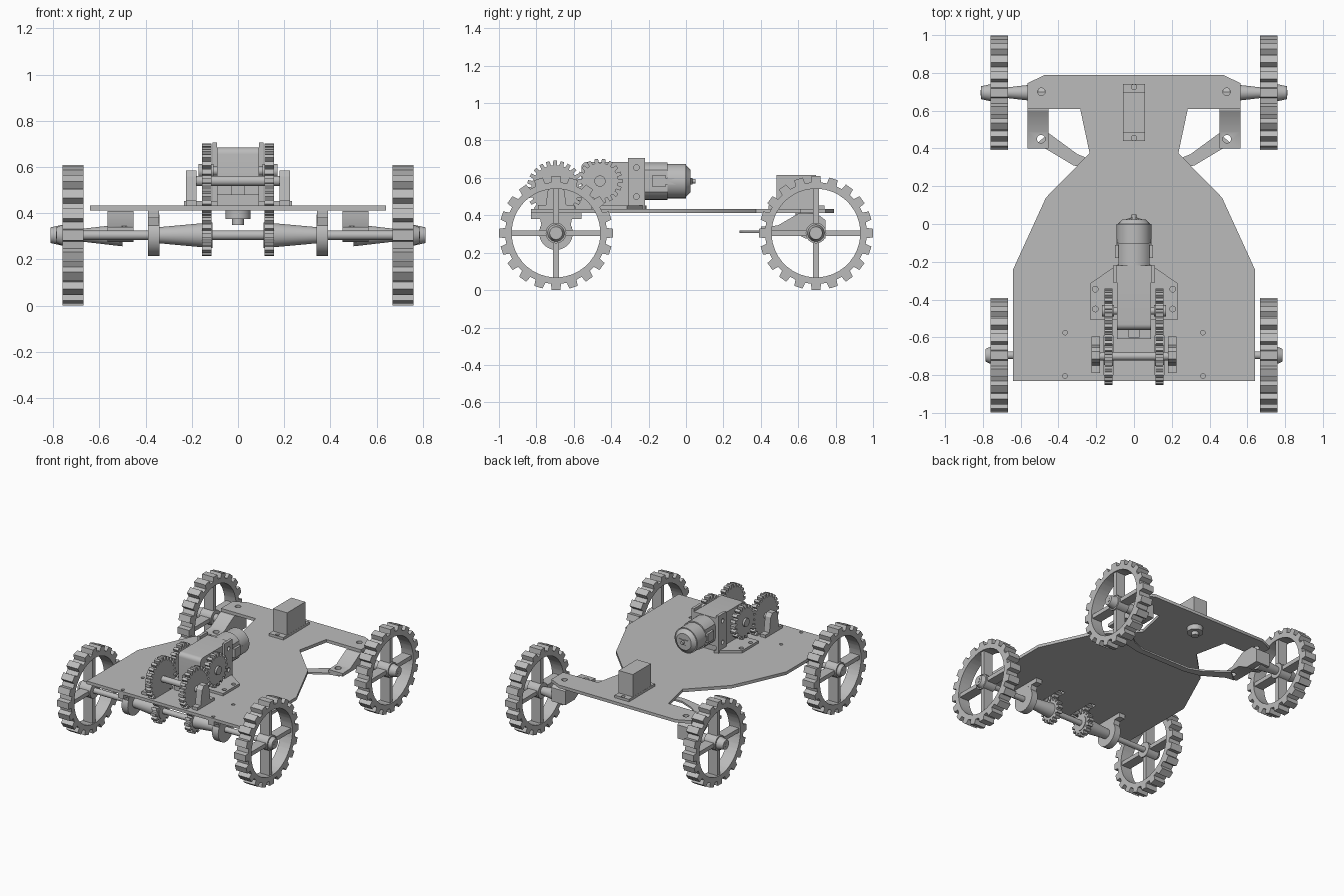
import bpy, bmesh
from math import sin, cos, pi, radians
from mathutils import Matrix, Vector

cube = bpy.data.objects.get("Cube")
if cube:
    bpy.data.objects.remove(cube, do_unlink=True)

grey = bpy.data.materials.new("plain_grey")
grey.use_nodes = True
GREY = (0.5, 0.5, 0.5, 1)
grey.diffuse_color = GREY
grey.node_tree.nodes["Principled BSDF"].inputs["Base Color"].default_value = GREY
parts = []


def finish(name, bm):
    bmesh.ops.recalc_face_normals(bm, faces=bm.faces)
    mesh = bpy.data.meshes.new(name)
    bm.to_mesh(mesh)
    bm.free()
    mesh.materials.append(grey)
    ob = bpy.data.objects.new(name, mesh)
    bpy.context.collection.objects.link(ob)
    parts.append(ob)
    return ob


def place(axis, u, v, w):
    """Put profile point (u, v) at distance w along the axis."""
    return {"x": (w, u, v), "y": (u, w, v), "z": (u, v, w)}[axis]


def prism(name, pts, axis, a, b):
    bm = bmesh.new()
    lo = [bm.verts.new(place(axis, u, v, a)) for u, v in pts]
    hi = [bm.verts.new(place(axis, u, v, b)) for u, v in pts]
    bm.faces.new(lo)
    bm.faces.new(hi)
    for i in range(len(pts)):
        j = (i + 1) % len(pts)
        bm.faces.new((lo[i], lo[j], hi[j], hi[i]))
    return finish(name, bm)


def box(name, x0, x1, y0, y1, z0, z1):
    return prism(name, [(x0, y0), (x1, y0), (x1, y1), (x0, y1)], "z", z0, z1)


def rod(name, axis, u, v, a, b, r0, r1=None, segs=32):
    """Cylinder or cone along an axis from a (radius r0) to b (radius r1)."""
    r1 = r0 if r1 is None else r1
    bm = bmesh.new()
    rings = []
    for w, r in ((a, r0), (b, r1)):
        rings.append([bm.verts.new(place(axis, u + r * cos(2 * pi * i / segs),
                      v + r * sin(2 * pi * i / segs), w)) for i in range(segs)])
    for ring in rings:
        bm.faces.new(ring)
    for i in range(segs):
        j = (i + 1) % segs
        bm.faces.new((rings[0][i], rings[0][j], rings[1][j], rings[1][i]))
    return finish(name, bm)


def toothed_ring(name, y, z, x0, x1, tip, root, bore, teeth):
    """Ring about the x axis with square teeth outside and a round bore."""
    pattern = ((-0.32, root), (-0.24, tip), (0.24, tip), (0.32, root))
    outer = [((t + f) * 2 * pi / teeth, r) for t in range(teeth) for f, r in pattern]
    bm = bmesh.new()
    loops = []
    for x, use_bore in ((x0, False), (x1, False), (x1, True), (x0, True)):
        loops.append([bm.verts.new((x, y + (bore if use_bore else r) * cos(a),
                      z + (bore if use_bore else r) * sin(a))) for a, r in outer])
    for k in range(4):
        p, q = loops[k], loops[(k + 1) % 4]
        for i in range(len(p)):
            j = (i + 1) % len(p)
            bm.faces.new((p[i], p[j], q[j], q[i]))
    return finish(name, bm)


def cut(target, cutters):
    for c in cutters:
        mod = target.modifiers.new("hole", "BOOLEAN")
        mod.operation, mod.solver, mod.object = "DIFFERENCE", "EXACT", c
        bpy.context.view_layer.objects.active = target
        bpy.ops.object.modifier_apply(modifier=mod.name)
        parts.remove(c)
        bpy.data.objects.remove(c, do_unlink=True)


AXLE_Z, FRONT, REAR = 0.305, -0.695, 0.695   # the drive end faces the front
P0, P1 = 0.412, 0.434                        # chassis plate heights
SIDES = ((-1, "right"), (1, "left"))

# Chassis plate with screw holes and gear slots
half = [(0.64, -0.83), (0.64, -0.24), (0.466, 0.14), (0.235, 0.375),
        (0.285, 0.61), (0.565, 0.61), (0.565, 0.745), (0.47, 0.79)]
plate = prism("chassis_plate", half + [(-x, y) for x, y in reversed(half)], "z", P0, P1)
cutters = []
for s, _ in SIDES:
    for x, y, r in ((0.49, 0.7, 0.02), (0.365, -0.575, 0.012), (0.365, -0.805, 0.012)):
        cutters.append(rod("cutter", "z", s * x, y, 0.3, 0.5, r, segs=20))
    cutters.append(box("cutter", s * 0.135 - 0.025, s * 0.135 + 0.025, -0.8, -0.59, 0.3, 0.5))
cut(plate, cutters)

# Wheels
for s, side in SIDES:
    for y, end in ((FRONT, "front"), (REAR, "rear")):
        tag = f"{end}_{side}"
        toothed_ring("wheel_rim_" + tag, y, AXLE_Z, s * 0.668, s * 0.76, 0.305, 0.272, 0.237, 20)
        box("wheel_spokes_upright_" + tag, s * 0.675, s * 0.75, y - 0.015, y + 0.015,
            AXLE_Z - 0.245, AXLE_Z + 0.245)
        box("wheel_spokes_level_" + tag, s * 0.676, s * 0.749, y - 0.245, y + 0.245,
            AXLE_Z - 0.015, AXLE_Z + 0.015)
        rod("wheel_hub_" + tag, "x", y, AXLE_Z, s * 0.668, s * 0.76, 0.055)
        tip = 0.785 if end == "front" else 0.81
        rod("wheel_cap_" + tag, "x", y, AXLE_Z, s * 0.76, s * tip, 0.045, 0.034)
        rod("axle_tip_" + tag, "x", y, AXLE_Z, s * 0.76, s * (tip + 0.002), 0.015)

# Drive axle, sleeves and hangers
rod("drive_axle", "x", FRONT, AXLE_Z, -0.7, 0.7, 0.02)
for s, side in SIDES:
    rod("axle_sleeve_" + side, "x", FRONT, AXLE_Z, s * 0.11, s * 0.34, 0.056, 0.035)
    rod("axle_hanger_ring_" + side, "x", FRONT, AXLE_Z, s * 0.34, s * 0.39, 0.09)
    prism("axle_hanger_" + side, [(-0.83, P0), (-0.83, 0.38), (-0.78, 0.38), (-0.765, AXLE_Z),
          (-0.625, AXLE_Z), (-0.61, 0.38), (-0.56, 0.38), (-0.56, P0)], "x", s * 0.341, s * 0.389)

# Gear train
for s, side in SIDES:
    a, b = s * 0.115, s * 0.155
    toothed_ring("axle_gear_" + side, FRONT, AXLE_Z, a, b, 0.09, 0.07, 0.018, 14)
    toothed_ring("idler_gear_" + side, -0.7, 0.54, a, b, 0.152, 0.128, 0.018, 24)
    toothed_ring("motor_gear_" + side, -0.46, 0.583, a, b, 0.12, 0.097, 0.018, 18)
    rod("motor_gear_hub_" + side, "x", -0.46, 0.583, s * 0.105, s * 0.17, 0.03)
    foot = 0.455
    prism("idler_bearing_" + side, [(-0.79, P1), (-0.79, foot), (-0.75, foot), (-0.735, 0.56),
          (-0.715, 0.585), (-0.675, 0.585), (-0.655, 0.56), (-0.64, foot), (-0.595, foot),
          (-0.595, P1)], "x", s * 0.18, s * 0.225)
rod("idler_shaft", "x", -0.7, 0.54, -0.18, 0.18, 0.022)
rod("motor_gear_shaft", "x", -0.46, 0.583, -0.16, 0.16, 0.02)

# Gearbox with rounded front top edge
corner = [(-0.53 - 0.03 * sin(t), 0.655 + 0.03 * cos(t)) for t in [i * pi / 12 for i in range(7)]]
prism("gearbox", [(-0.22, 0.48), (-0.22, 0.685)] + corner + [(-0.56, 0.48)], "x", -0.09, 0.09)
box("gearbox_foot", -0.09, 0.09, -0.61, -0.24, P1, 0.482)
box("gearbox_tab", -0.03, 0.03, -0.6, -0.55, 0.48, 0.55)

# Motor mount
for s, side in SIDES:
    base = prism("mount_foot_" + side, [(s * 0.08, -0.21), (s * 0.233, -0.315),
                 (s * 0.233, -0.505), (s * 0.08, -0.505)], "z", P1, 0.452)
    cut(base, [rod("cutter", "z", s * 0.205, y, 0.3, 0.6, 0.015, segs=20) for y in (-0.345, -0.45)])
    cheek = box("mount_cheek_" + side, s * 0.09, s * 0.11, -0.31, -0.22, P1, 0.706)
    cut(cheek, [rod("cutter", "x", -0.265, z, s * 0.092, s * 0.2, 0.015, segs=20) for z in (0.5, 0.655)])

# Motor: can with two flat sides, cap, shaft and retaining clips
can = []
for i in range(40):
    a = 2 * pi * i / 40
    can.append((max(-0.082, min(0.082, 0.1 * cos(a))), 0.583 + 0.1 * sin(a)))
prism("motor_can", can, "y", -0.22, -0.1)
rod("motor_rear_can", "y", 0, 0.583, -0.1, 0.0, 0.092)
rod("motor_cap", "y", 0, 0.583, 0.0, 0.025, 0.085, 0.06)
rod("motor_shaft", "y", 0, 0.583, 0.02, 0.05, 0.012)
for s, side in SIDES:
    box("motor_clip_" + side, s * 0.075, s * 0.1, -0.18, -0.11, 0.55, 0.615)
strap = [(-0.095, -0.16)] + [(-0.09 * cos(t), -0.05 + 0.085 * sin(t))
         for t in [i * pi / 14 for i in range(15)]] + [(0.095, -0.16)]
inner = [(x * 0.93, y - 0.006) for x, y in reversed(strap)]
prism("motor_strap", strap + inner, "z", 0.565, 0.6)

# Steering servo
flange = box("servo_flange", -0.058, 0.058, 0.44, 0.74, P1, 0.452)
cut(flange, [rod("cutter", "z", 0, y, 0.43, 0.6, 0.014, segs=20) for y in (0.455, 0.725)])
box("servo_body", -0.057, 0.057, 0.485, 0.695, 0.44, 0.615)
rod("servo_horn", "z", 0, 0.64, 0.375, P0, 0.055)
rod("servo_screw", "z", 0, 0.64, 0.35, 0.376, 0.025)

# Steering knuckles and stub axles
for s, side in SIDES:
    knuckle = prism("steering_knuckle_" + side, [(0.745, 0.375), (0.745, 0.275), (0.64, 0.275),
                    (0.56, 0.318), (0.4, 0.318), (0.4, 0.34), (0.49, 0.345), (0.6, P0 - 0.003),
                    (0.7, P0 - 0.003)], "x", s * 0.452, s * 0.565)
    cut(knuckle, [rod("cutter", "z", s * 0.492, 0.45, 0.2, 0.6, 0.022, segs=20)])
    rod("stub_axle_" + side, "x", REAR, AXLE_Z, s * 0.5, s * 0.69, 0.048, 0.026)

# Tie rod joining the knuckles under the plate
edge = [(0.535, 0.41), (0.45, 0.48), (0.3, 0.37), (0.2, 0.33)]
low = [(0.2, 0.285), (0.32, 0.31), (0.47, 0.4)]
outline = edge + low
right_half = [(x, y) for x, y in edge]
prism("tie_rod", right_half + [(-x, y) for x, y in reversed(edge)]
      + [(-x, y) for x, y in reversed(low)] + low, "z", 0.306, 0.319)

# Smooth the round surfaces, keep the edges sharp
bpy.ops.object.select_all(action="DESELECT")
for ob in parts:
    ob.select_set(True)
bpy.context.view_layer.objects.active = plate
bpy.ops.object.shade_smooth_by_angle(angle=radians(30))
